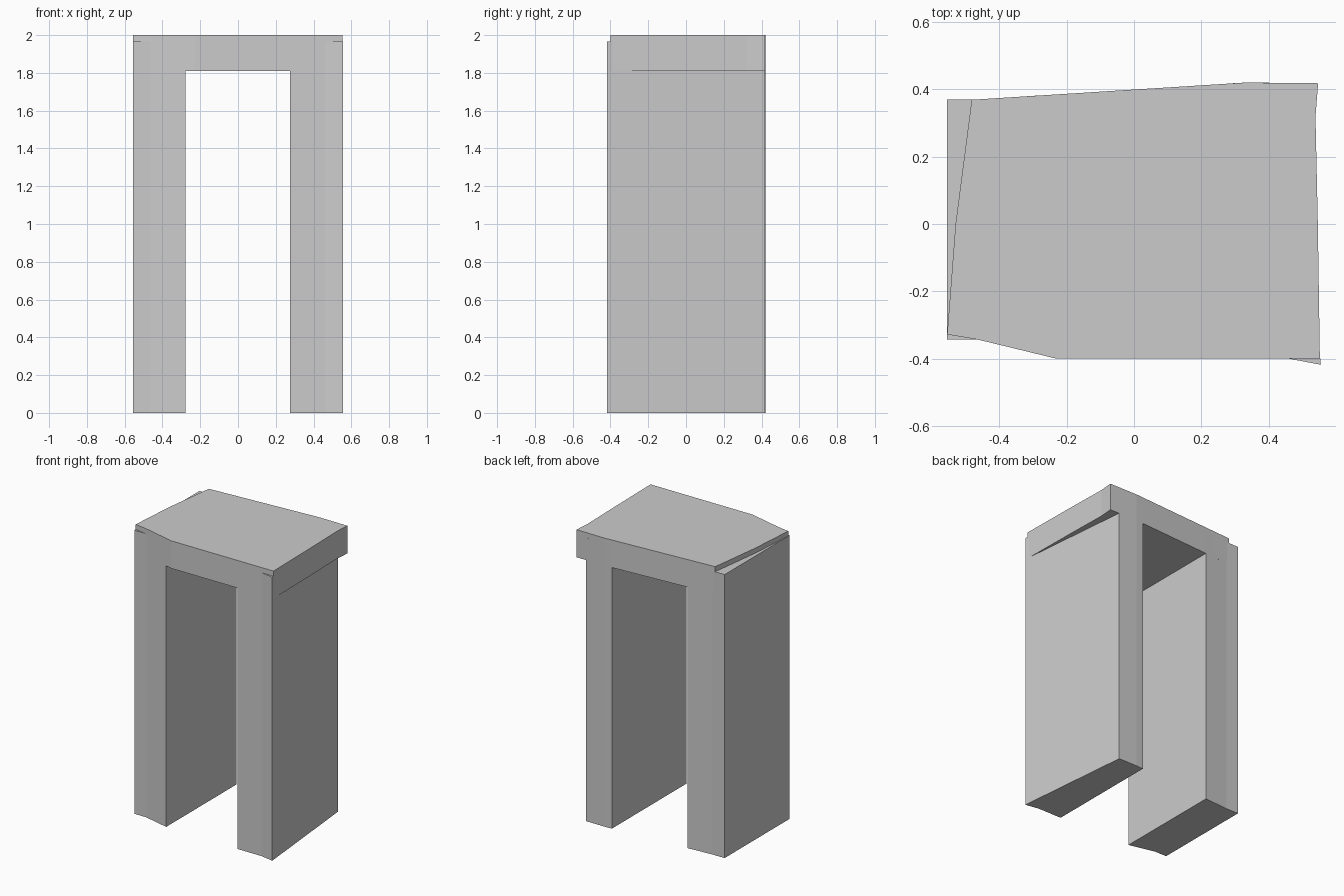
import bpy
import bmesh

if "Cube" in bpy.data.objects:
    bpy.data.objects.remove(bpy.data.objects["Cube"])


def prism(name, outline, z0, z1):
    """Extrude a flat outline (counter-clockwise from above) from z0 to z1."""
    bm = bmesh.new()
    face = bm.faces.new([bm.verts.new((x, y, z0)) for x, y in outline])
    up = bmesh.ops.extrude_face_region(bm, geom=[face])["geom"]
    top = [v for v in up if isinstance(v, bmesh.types.BMVert)]
    bmesh.ops.translate(bm, verts=top, vec=(0, 0, z1 - z0))
    bmesh.ops.recalc_face_normals(bm, faces=bm.faces)
    mesh = bpy.data.meshes.new(name)
    bm.to_mesh(mesh)
    bm.free()
    obj = bpy.data.objects.new(name, mesh)
    bpy.context.collection.objects.link(obj)
    return obj


LEG_TOP, SLAB_BOTTOM, SLAB_TOP = 1.965, 1.809, 2.0

# Left standing stone
prism("left_upright", [
    (-0.555, -0.343), (-0.465, -0.343), (-0.279, -0.388),
    (-0.279, 0.382), (-0.46, 0.37), (-0.555, 0.37)], 0, LEG_TOP)

# Right standing stone, tapering towards the back
prism("right_upright", [
    (0.276, -0.40), (0.46, -0.40), (0.555, -0.418),
    (0.475, 0.419), (0.33, 0.42), (0.276, 0.417)], 0, LEG_TOP)

# Lintel slab across the top
prism("lintel", [
    (-0.555, -0.328), (-0.465, -0.343), (-0.23, -0.40), (0.552, -0.40),
    (0.546, 0.0), (0.539, 0.32), (0.547, 0.418), (0.33, 0.42),
    (-0.482, 0.369), (-0.53, 0.0)], SLAB_BOTTOM, SLAB_TOP)
